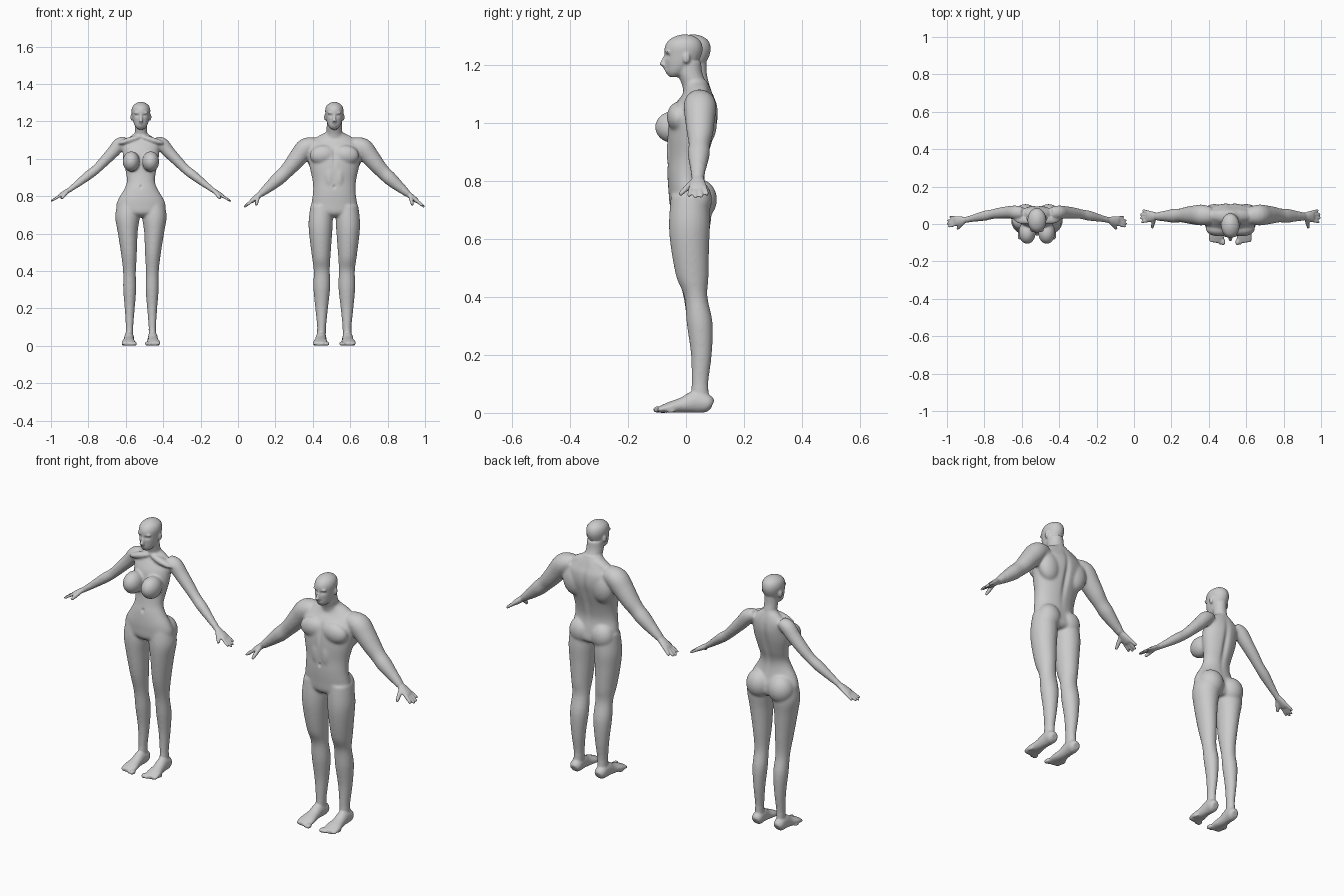
import bpy, bmesh, math
from mathutils import Vector, Matrix

X, Y = Vector((1, 0, 0)), Vector((0, 1, 0))


def loft(bm, rows, u, side=1, seg=24, sub=4):
    """Smooth tube through rows of (x, y, z, half width along u, other half width)."""
    pts, n = [], len(rows)
    for i in range(n - 1):
        p = [rows[max(0, min(n - 1, i + k))] for k in (-1, 0, 1, 2)]
        for s in range(sub):
            t = s / sub
            pts.append([0.5 * (2 * b + (c - a) * t + (2 * a - 5 * b + 4 * c - d) * t * t
                        + (3 * b - a - 3 * c + d) * t ** 3) for a, b, c, d in zip(*p)])
    pts.append(rows[-1])
    rings = []
    for i, p in enumerate(pts):
        t = Vector(pts[min(i + 1, len(pts) - 1)][:3]) - Vector(pts[max(i - 1, 0)][:3])
        if u is X and abs(t.z) > abs(t.y):
            t = Vector((0, 0, 1))          # upright parts keep level rings
        uu = (u - t.normalized() * u.dot(t.normalized())).normalized()
        v = t.normalized().cross(uu)
        ring = []
        for k in range(seg):
            a = 2 * math.pi * k / seg
            co = Vector(p[:3]) + uu * p[3] * math.cos(a) + v * p[4] * math.sin(a)
            ring.append(bm.verts.new((co.x * side, co.y, co.z)))
        rings.append(ring)
    for r, q in zip(rings, rings[1:]):
        for k in range(seg):
            j = (k + 1) % seg
            bm.faces.new((r[k], r[j], q[j], q[k]))
    bm.faces.new(rings[0][::-1])
    bm.faces.new(rings[-1])


def ball(bm, c, r, side=1, tilt=0):
    m = (Matrix.Translation((c[0] * side, c[1], c[2])) @ Matrix.Rotation(tilt * side, 4, 'Y')
         @ Matrix.Diagonal((*r, 1)))
    bmesh.ops.create_uvsphere(bm, u_segments=24, v_segments=16, radius=1, matrix=m)


def head(bm, hy, w):
    rows = [(-.042, 1.157, .014, .014), (-.033, 1.172, .030, .034), (-.018, 1.20, .042, .053),
            (-.010, 1.235, .048, .064), (-.008, 1.262, .050, .065), (-.006, 1.284, .042, .054),
            (-.004, 1.298, .024, .032), (-.004, 1.304, .008, .010)]
    loft(bm, [(0, y + hy, z, a * w, b) for y, z, a, b in rows], X)
    # nose, lips and brow
    loft(bm, [(0, hy - .066, 1.238, .006, .008), (0, hy - .076, 1.215, .007, .009),
              (0, hy - .080, 1.200, .011, .012), (0, hy - .070, 1.192, .009, .008)], X)
    ball(bm, (0, hy - .064, 1.180), (.015, .009, .004))
    ball(bm, (0, hy - .062, 1.173), (.013, .009, .004))
    for s in (1, -1):
        ball(bm, (.019, hy - .061, 1.245), (.018, .011, .006), s)
        ball(bm, (.049 * w, hy + .002, 1.222), (.007, .012, .019), s)


def hand(bm, wrist, tip, thumb, k, s):
    w, t = Vector(wrist), Vector(tip)
    kn = w.lerp(t, .5)
    loft(bm, [(*w, .017 * k, .014 * k), (*w.lerp(t, .25), .024 * k, .014 * k),
              (*kn, .029 * k, .012 * k), (*w.lerp(t, .58), .024 * k, .009 * k)], Y, s)
    for i, reach in enumerate((.93, 1, .98, .86)):
        o = (i - 1.5) * k
        e = w.lerp(t, reach)
        r = .0078 * k
        loft(bm, [(kn.x, kn.y + o * .014, kn.z, r, r),
                  (*(kn.lerp(e, .6) + Y * o * .017), r, r),
                  (e.x, e.y + o * .02, e.z, r * .7, r * .7)], Y, s, 12)
    th = Vector(thumb)
    a = w.lerp(t, .15) - Y * .01
    loft(bm, [(*a, .011, .011), (*a.lerp(th, .6), .010, .010), (*th, .007, .007)], Y, s, 12)


def foot(bm, x, toe, heel, w, s):
    L = heel - toe
    rows = [(0, .026, .5, .018), (.08, .032, .8, .031), (.28, .038, .8, .038), (.5, .027, .85, .027),
            (.72, .019, 1.1, .019), (.88, .012, 1.08, .012), (.93, .010, .9, .009)]
    loft(bm, [(x + .006 * f, heel - f * L, z, a * w, h) for f, z, a, h in rows], X, s)
    for i in range(5):
        r = (.0115, .009, .0085, .008, .0075)[i]
        ball(bm, (x + (i - 1.9) * w * .46, toe + .016 + .0045 * i * i * .6, r), (r, .018, r), s)


def dent(me, c, r, depth):
    """Push the skin along y around a point (r holds x, y and z reach)."""
    for v in me.vertices:
        d = sum(((v.co[i] - c[i]) / r[i]) ** 2 for i in range(3))
        if d < 6:
            v.co.y += depth * math.exp(-d)


def apply_mods(ob):
    dg = bpy.context.evaluated_depsgraph_get()
    me = bpy.data.meshes.new_from_object(ob.evaluated_get(dg))
    ob.modifiers.clear()
    ob.data = me


def figure(name, cx, f):
    bm = bmesh.new()
    loft(bm, [(0, y, z, a, b) for z, y, a, b in f['torso']], X, seg=40)
    loft(bm, [(0, y, z, a, b) for z, y, a, b in f['neck']], X)
    head(bm, f['hy'], f['hw'])
    for s in (1, -1):
        loft(bm, f['leg'], X, s)
        loft(bm, f['arm'], Y, s)
        hand(bm, f['arm'][-1][:3], f['tip'], f['thumb'], f['hand'], s)
        foot(bm, f['leg'][-1][0], f['toe'], f['heel'], f['footw'], s)
        for c, r, tilt in f['masses']:
            ball(bm, c, r, s, tilt)
    bmesh.ops.recalc_face_normals(bm, faces=bm.faces)
    me = bpy.data.meshes.new(name)
    bm.to_mesh(me)
    bm.free()
    ob = bpy.data.objects.new(name, me)
    bpy.context.collection.objects.link(ob)
    # fuse the parts into one skin
    m = ob.modifiers.new('fuse', 'REMESH')
    m.mode, m.voxel_size = 'VOXEL', .005
    apply_mods(ob)
    # blend the trunk and limbs strongly, hands, feet and face lightly
    g = ob.vertex_groups.new(name='body')
    g.add([v.index for v in ob.data.vertices if abs(v.co.x) < .37 and .09 < v.co.z < 1.14], 1, 'REPLACE')
    m = ob.modifiers.new('blend', 'SMOOTH')
    m.factor, m.iterations, m.vertex_group = .5, 16, 'body'
    m = ob.modifiers.new('soften', 'SMOOTH')
    m.factor, m.iterations = .5, 2
    apply_mods(ob)
    me, hy = ob.data, f['hy']
    for s in (1, -1):
        dent(me, (.019 * s, hy - .064, 1.230), (.011, .03, .007), .009)    # eye sockets
        dent(me, (.019 * s, hy - .060, 1.229), (.006, .03, .004), -.004)   # eyeballs
    dent(me, (0, -.055, .85), (.006, .05, .009), .008)                     # navel
    dent(me, (0, .09, .96), (.014, .06, .11), -.010)                       # spine
    dent(me, (0, -.06, 1.01), (.008, .03, .05), f['sternum'])              # breastbone
    for p in me.polygons:
        p.use_smooth = True
    ob.location.x = cx


female = dict(
    hy=.028, hw=1.0, hand=.9, toe=-.095, heel=.08, footw=.033, sternum=.003,
    torso=[(.688, .02, .04, .045), (.71, .015, .118, .065), (.75, .012, .132, .066), (.79, .006, .118, .06),
           (.84, .004, .088, .052), (.88, .010, .075, .048), (.93, .022, .081, .052),
           (.99, .030, .094, .060), (1.04, .038, .098, .060), (1.08, .048, .100, .048),
           (1.11, .055, .070, .034), (1.135, .052, .036, .028)],
    neck=[(1.09, .055, .045, .036), (1.13, .048, .034, .033), (1.17, .038, .033, .034), (1.21, .035, .033, .036)],
    leg=[(.068, .018, .76, .058, .06), (.072, .018, .69, .066, .070), (.071, .016, .61, .054, .064),
         (.064, .020, .49, .042, .052), (.061, .030, .39, .034, .037), (.060, .044, .30, .035, .040),
         (.060, .050, .20, .027, .032), (.061, .046, .10, .020, .025), (.062, .045, .035, .021, .028)],
    arm=[(.075, .06, 1.095, .030, .026), (.112, .062, 1.078, .037, .036), (.15, .062, 1.035, .034, .033),
         (.20, .058, .983, .030, .028), (.24, .052, .943, .026, .025), (.28, .044, .912, .027, .025),
         (.33, .033, .873, .021, .020), (.378, .022, .836, .016, .014)],
    tip=(.482, .010, .772), thumb=(.425, -.026, .786),
    masses=[((.052, -.045, .985), (.046, .062, .055), 0),        # bust
            ((.062, .043, .735), (.066, .064, .072), 0),         # seat
            ((.060, .02, 1.10), (.065, .022, .016), .3)])        # collar

male = dict(
    hy=.0, hw=.98, hand=1.08, toe=-.112, heel=.09, footw=.036, sternum=.006,
    torso=[(.688, .015, .04, .045), (.71, .012, .118, .066), (.76, .006, .122, .066), (.82, .0, .114, .064),
           (.88, .006, .116, .069), (.95, .016, .131, .080), (1.01, .026, .143, .084),
           (1.06, .034, .146, .074), (1.095, .040, .115, .054), (1.12, .040, .075, .044), (1.145, .034, .042, .038)],
    neck=[(1.09, .040, .060, .046), (1.13, .030, .044, .044), (1.17, .014, .041, .043), (1.21, .008, .040, .044)],
    leg=[(.068, .012, .75, .060, .064), (.073, .012, .66, .065, .071), (.073, .013, .58, .060, .067),
         (.070, .022, .47, .049, .056), (.067, .034, .40, .043, .040), (.067, .047, .31, .045, .045),
         (.068, .053, .20, .034, .036), (.068, .048, .10, .024, .029), (.070, .050, .035, .024, .032)],
    arm=[(.10, .045, 1.075, .045, .040), (.150, .048, 1.060, .056, .052), (.188, .048, 1.015, .052, .050),
         (.23, .048, .963, .045, .043), (.265, .046, .925, .037, .038), (.30, .044, .892, .038, .037),
         (.35, .042, .848, .029, .028), (.393, .040, .812, .021, .018)],
    tip=(.482, .042, .742), thumb=(.418, -.022, .752),
    masses=[((.062, -.026, 1.02), (.070, .040, .052), .1),       # chest
            ((.026, -.055, .90), (.022, .012, .055), 0),         # stomach
            ((.062, .040, .735), (.060, .050, .064), 0),         # seat
            ((.085, .062, 1.00), (.060, .045, .080), .15),       # upper back
            ((.060, .045, 1.11), (.075, .032, .022), .45)])      # neck slope

figure('female_figure', -.519, female)
figure('male_figure', .515, male)
